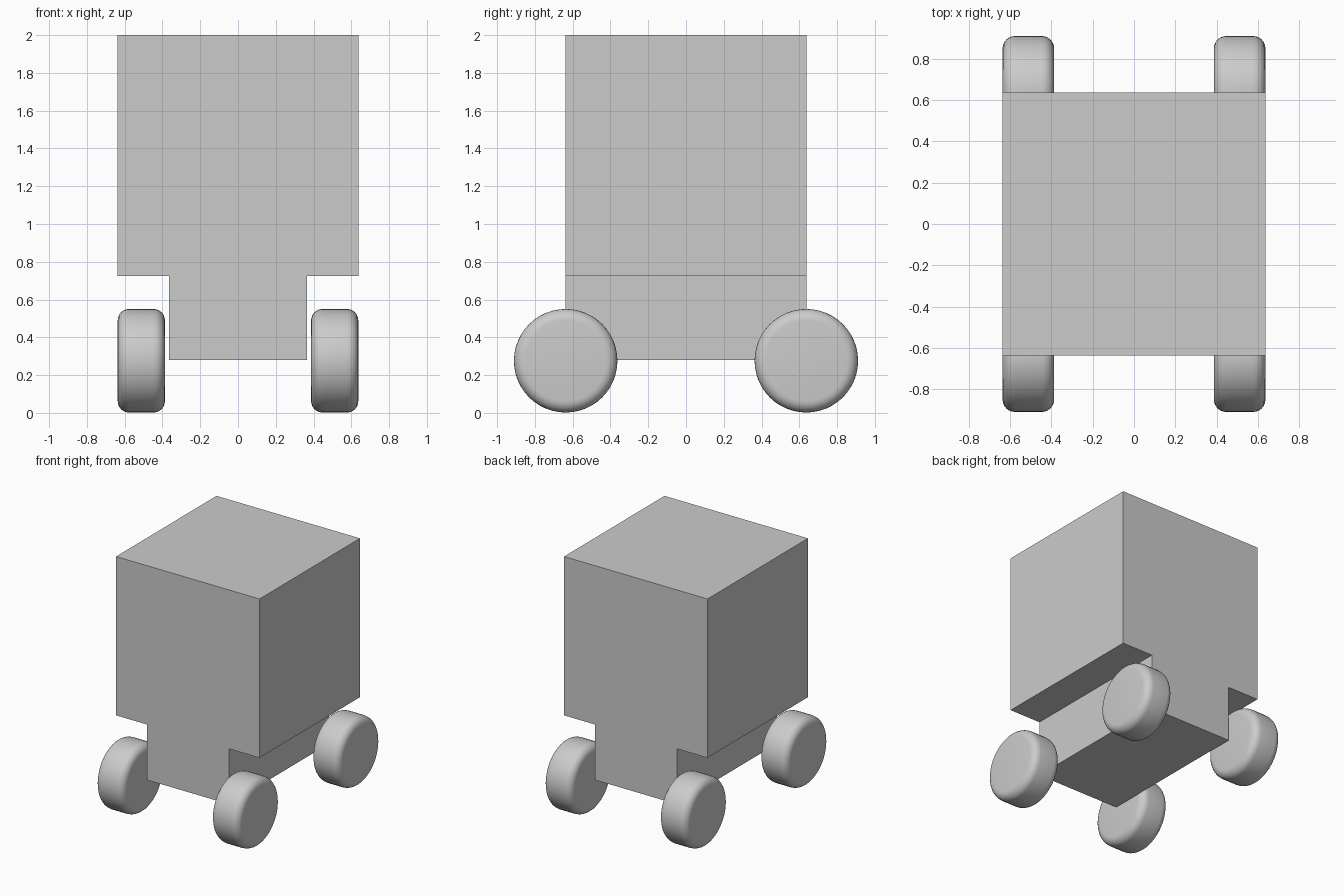
import bpy, bmesh, math
from mathutils import Matrix

if "Cube" in bpy.data.objects:
    bpy.data.objects.remove(bpy.data.objects["Cube"])

HALF = 0.637                      # half width of the body
WHEEL_R, WHEEL_Z = 0.274, 0.276


def make_object(name, bm):
    bmesh.ops.recalc_face_normals(bm, faces=bm.faces)
    mesh = bpy.data.meshes.new(name)
    bm.to_mesh(mesh)
    bm.free()
    obj = bpy.data.objects.new(name, mesh)
    bpy.context.collection.objects.link(obj)
    return obj


# Body: T-shaped front profile extruded along y
half_profile = [(0.364, 0.28), (0.364, 0.725), (HALF, 0.725), (HALF, 2.0)]
profile = half_profile + [(-x, z) for x, z in reversed(half_profile)]
bm = bmesh.new()
face = bm.faces.new([bm.verts.new((x, -HALF, z)) for x, z in profile])
extruded = bmesh.ops.extrude_face_region(bm, geom=[face])["geom"]
bmesh.ops.translate(bm, vec=(0, 2 * HALF, 0),
                    verts=[v for v in extruded if isinstance(v, bmesh.types.BMVert)])
make_object("body", bm)


# Wheels: thick discs with rounded rims
def wheel(name, x, y):
    bm = bmesh.new()
    bmesh.ops.create_cone(bm, cap_ends=True, segments=48, radius1=WHEEL_R,
                          radius2=WHEEL_R, depth=0.25,
                          matrix=Matrix.Rotation(math.pi / 2, 4, 'Y'))
    rims = [e for e in bm.edges if any(len(f.verts) > 4 for f in e.link_faces)]
    bmesh.ops.bevel(bm, geom=rims, offset=0.06, segments=6, profile=0.5,
                    affect='EDGES')
    obj = make_object(name, bm)
    obj.location = (x, y, WHEEL_Z)
    bpy.ops.object.select_all(action='DESELECT')
    obj.select_set(True)
    bpy.context.view_layer.objects.active = obj
    bpy.ops.object.shade_smooth_by_angle(angle=math.radians(40))


for end, y in (("front", -HALF), ("back", HALF)):
    for side, x in (("left", -0.512), ("right", 0.512)):
        wheel(f"{end}_{side}_wheel", x, y)
